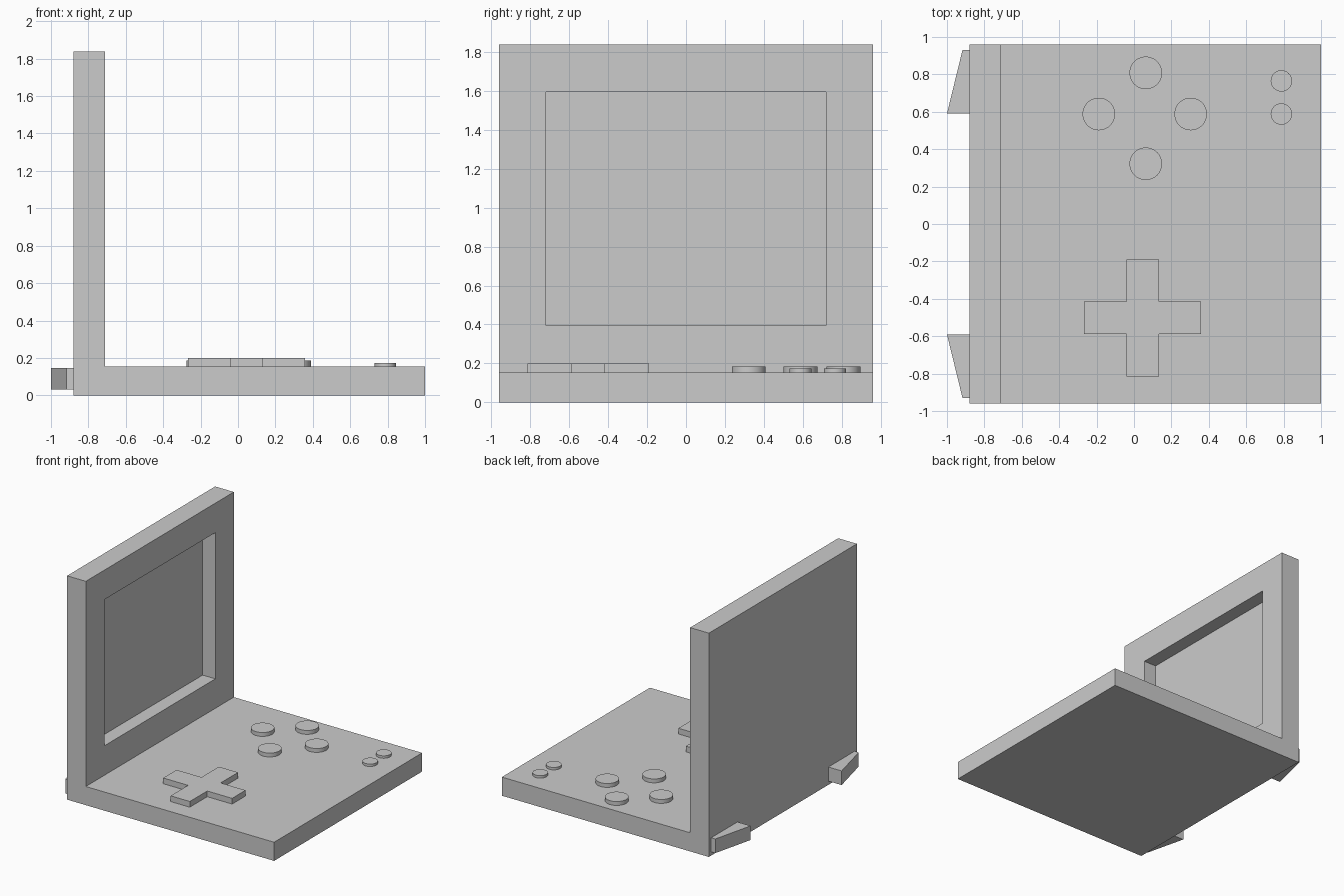
import bpy, bmesh

cube = bpy.data.objects.get("Cube")
if cube:
    bpy.data.objects.remove(cube, do_unlink=True)

COLOUR = (0.6, 0.6, 0.6, 1)
grey = bpy.data.materials.new("light_grey")
grey.use_nodes = True
grey.diffuse_color = COLOUR
grey.node_tree.nodes["Principled BSDF"].inputs["Base Color"].default_value = COLOUR


def finish(name, bm):
    bmesh.ops.recalc_face_normals(bm, faces=bm.faces)
    mesh = bpy.data.meshes.new(name)
    bm.to_mesh(mesh)
    bm.free()
    mesh.materials.append(grey)
    obj = bpy.data.objects.new(name, mesh)
    bpy.context.collection.objects.link(obj)
    return obj


def prism(name, outline, axis, low, high):
    """Extrude a flat outline along axis 1 (y) or 2 (z)."""
    bm = bmesh.new()
    corners = [(a, low, b) if axis == 1 else (a, b, low) for a, b in outline]
    face = bm.faces.new([bm.verts.new(c) for c in corners])
    moved = bmesh.ops.extrude_face_region(bm, geom=[face])["geom"]
    shift = [0, 0, 0]
    shift[axis] = high - low
    bmesh.ops.translate(bm, vec=shift,
                        verts=[v for v in moved if isinstance(v, bmesh.types.BMVert)])
    return finish(name, bm)


def button(name, x, y, radius, top):
    bm = bmesh.new()
    bmesh.ops.create_cone(bm, cap_ends=True, segments=48, radius1=radius,
                          radius2=radius, depth=top - DECK + 0.02)
    bmesh.ops.translate(bm, vec=(x, y, (top + DECK - 0.02) / 2), verts=bm.verts)
    # Smooth the side wall only
    for f in bm.faces:
        f.smooth = len(f.verts) == 4
    for e in bm.edges:
        e.smooth = all(f.smooth for f in e.link_faces)
    return finish(name, bm)


BACK, LID, FRONT, HALF, DECK, TOP = -0.88, -0.71, 1.0, 0.96, 0.153, 1.837

# Base and upright lid as one L-shaped case
case = prism("case", [(BACK, 0), (FRONT, 0), (FRONT, DECK), (LID, DECK),
                      (LID, TOP), (BACK, TOP)], 1, -HALF, HALF)

# Recessed screen, cut into the inner side of the lid
cutter = prism("screen_cutter", [(LID - 0.115, 0.395), (LID + 0.1, 0.395),
                                 (LID + 0.1, 1.595), (LID - 0.115, 1.595)], 1, -0.72, 0.72)
cutter.hide_render = True
cutter.hide_viewport = True
cut = case.modifiers.new("screen_recess", "BOOLEAN")
cut.operation = "DIFFERENCE"
cut.solver = "EXACT"
cut.object = cutter

# Cross-shaped direction pad
cx, cy, long, short = 0.046, -0.502, 0.313, 0.087
quarter = [(long, -short), (long, short), (short, short)]
cross = []
for turn in range(4):
    cross += [(cx + x, cy + y) for x, y in quarter]
    quarter = [(-y, x) for x, y in quarter]
prism("direction_pad", cross, 2, DECK - 0.01, 0.2)

# Four action buttons in a diamond, and two small menu buttons
for place, x, y in (("left", 0.063, 0.808), ("right", 0.063, 0.322),
                    ("back", -0.188, 0.588), ("front", 0.303, 0.588)):
    button("action_button_" + place, x, y, 0.087, 0.185)
for place, y in (("left", 0.765), ("right", 0.588)):
    button("menu_button_" + place, 0.788, y, 0.057, 0.173)

# Wedge-shaped shoulder triggers behind the hinge
for place, side in (("left", 1), ("right", -1)):
    wedge = [(BACK + 0.01, 0.93), (-0.917, 0.93), (-1.0, 0.59), (BACK + 0.01, 0.59)]
    prism("shoulder_trigger_" + place, [(x, y * side) for x, y in wedge], 2, 0.03, 0.146)
